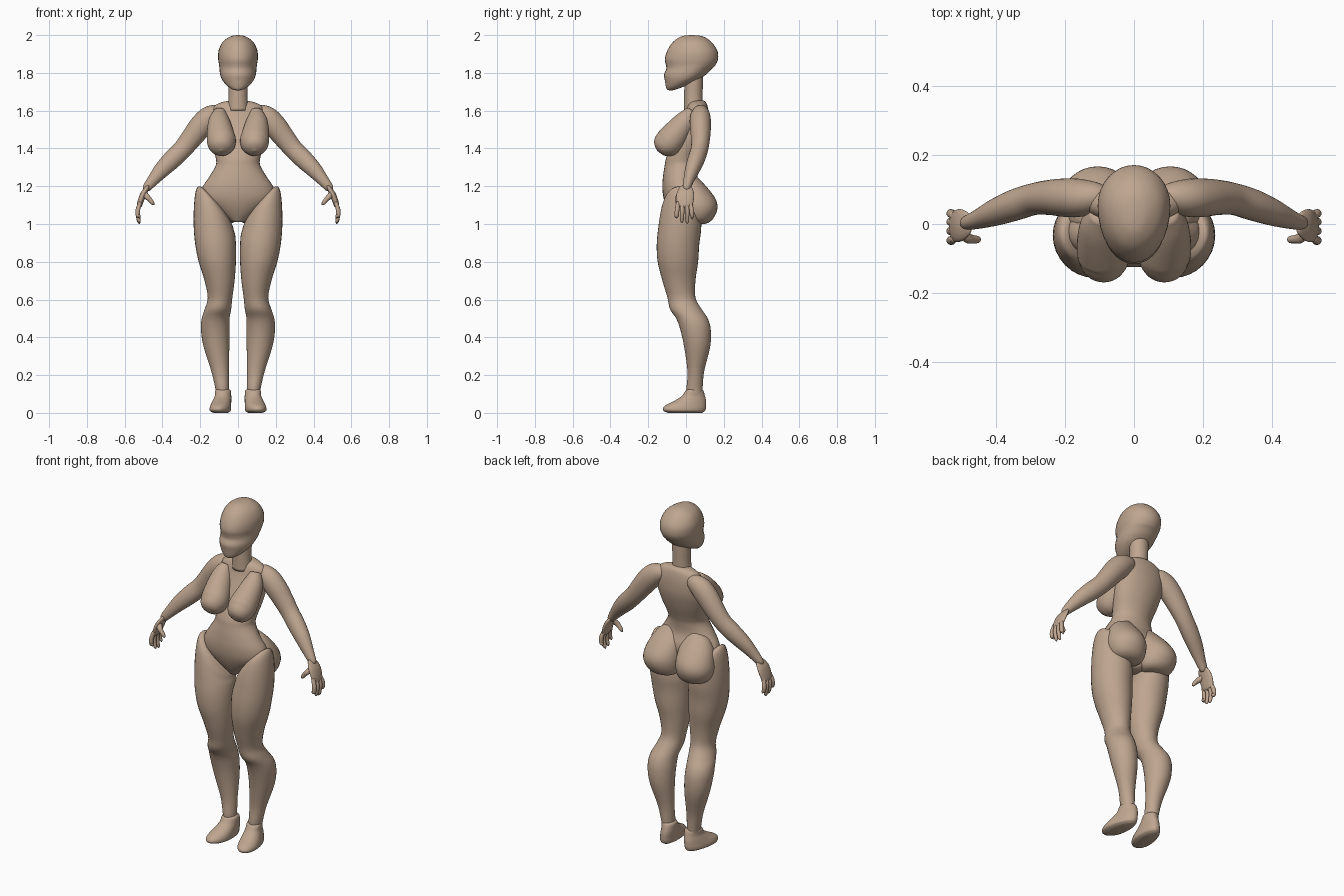
import bpy, math
from mathutils import Vector

SEG = 32
skin_mat = bpy.data.materials.new("tan")
skin_mat.diffuse_color = (0.52, 0.38, 0.28, 1)


def spline(rows, steps=4):
    """Catmull-Rom interpolation of tuples."""
    out = []
    n = len(rows)
    for i in range(n - 1):
        p = [rows[max(0, min(n - 1, i + k))] for k in (-1, 0, 1, 2)]
        for s in range(steps):
            t = s / steps
            out.append([0.5 * (2 * b + (c - a) * t + (2 * a - 5 * b + 4 * c - d) * t * t
                               + (3 * b - a - 3 * c + d) * t ** 3)
                        for a, b, c, d in zip(*p)])
    out.append(list(rows[-1]))
    return out


def skin(name, rings, mirror):
    """Join rings of points into a closed smooth surface."""
    verts, faces = [v for r in rings for v in r], []
    for i in range(len(rings) - 1):
        for j in range(SEG):
            k = (j + 1) % SEG
            faces.append((i * SEG + j, i * SEG + k, (i + 1) * SEG + k, (i + 1) * SEG + j))
    for base, ring in ((0, rings[0]), ((len(rings) - 1) * SEG, rings[-1])):
        c = len(verts)
        verts.append(sum((Vector(v) for v in ring), Vector()) / SEG)
        for j in range(SEG):
            f = (base + j, base + (j + 1) % SEG, c)
            faces.append(f[::-1] if base == 0 else f)
    me = bpy.data.meshes.new(name)
    me.from_pydata([tuple(v) for v in verts], [], faces)
    import bmesh
    bm = bmesh.new()
    bm.from_mesh(me)
    bmesh.ops.recalc_face_normals(bm, faces=bm.faces)
    bm.to_mesh(me)
    bm.free()
    for p in me.polygons:
        p.use_smooth = True
    me.materials.append(skin_mat)
    ob = bpy.data.objects.new(name, me)
    bpy.context.collection.objects.link(ob)
    if mirror:
        ob.modifiers.new("mirror", 'MIRROR').use_mirror_merge = False
    return ob


def slices(name, rows, mirror=False, mid=0.5, skew=0.0):
    """Rows: z, x min, x max, y front, y back, tilt. mid = widest point front to back."""
    rings = []
    for z, x0, x1, yf, yb, tilt in spline([tuple(r) + (0,) * (6 - len(r)) for r in rows]):
        ym, ring = yf + (yb - yf) * mid, []
        for j in range(SEG):
            a = math.tau * j / SEG
            dx, s = (x1 - x0) / 2 * math.cos(a), math.sin(a)
            y = ym + s * ((yb - ym) if s > 0 else (ym - yf))
            ring.append(((x0 + x1) / 2 + dx - skew * y, y, z + tilt * dx))
        rings.append(ring)
    return skin(name, rings, mirror)


def tube(name, rows, flat=1.0):
    """Rows: x, y, z, radius along a path. flat scales the front-to-back width."""
    pts, rings = spline(rows), []
    for i, (x, y, z, r) in enumerate(pts):
        a, b = pts[max(0, i - 1)], pts[min(len(pts) - 1, i + 1)]
        t = (Vector(b[:3]) - Vector(a[:3])).normalized()
        u = Vector((0, 1, 0)) - t * t.y
        u.normalize()
        v = t.cross(u)
        r = max(r, 0.0005)
        rings.append([Vector((x, y, z)) + u * (r * flat * math.cos(math.tau * j / SEG))
                      + v * (r * math.sin(math.tau * j / SEG)) for j in range(SEG)])
    return skin(name, rings, True)


def centred(rows):
    return [(z, -w, w, f, b) for z, w, f, b in rows]


# Head and neck
slices("head", centred([
    (2.0, .004, .02, .04), (1.993, .04, -.025, .09), (1.965, .08, -.068, .133),
    (1.92, .102, -.098, .165), (1.875, .105, -.112, .17), (1.84, .1, -.106, .155),
    (1.82, .098, -.105, .135), (1.79, .094, -.116, .105), (1.76, .082, -.112, .06),
    (1.73, .056, -.107, -.005), (1.712, .028, -.1, -.055), (1.707, .004, -.085, -.075)]), mid=0.58)
slices("neck", centred([(1.84, .05, -.005, .09), (1.76, .052, -.008, .09),
                        (1.68, .05, -.01, .088), (1.6, .055, -.012, .09)]))

# Torso down to the crotch
slices("torso", centred([
    (1.655, .03, .04, .09), (1.645, .085, .02, .105), (1.62, .13, .005, .115),
    (1.57, .148, -.01, .122), (1.5, .148, -.04, .12), (1.42, .135, -.075, .1),
    (1.35, .118, -.105, .075), (1.31, .118, -.113, .064), (1.25, .152, -.122, .06),
    (1.19, .19, -.125, .08), (1.13, .19, -.117, .08), (1.07, .12, -.095, .07),
    (1.01, .035, -.06, .05)]))

# Breasts
tube("breast", [(.095, .03, 1.6, .03), (.1, 0, 1.55, .055), (.095, -.045, 1.49, .07),
                (.088, -.085, 1.44, .077), (.088, -.118, 1.415, .067),
                (.088, -.142, 1.396, .043), (.088, -.153, 1.387, 0)])

# Buttocks
slices("buttock", [(1.265, .04, .1, .0, .045), (1.24, .02, .15, -.03, .068),
                   (1.19, .0, .187, -.05, .115), (1.13, -.003, .208, -.05, .158),
                   (1.08, -.003, .213, -.04, .166), (1.03, .005, .195, -.02, .145),
                   (1.005, .03, .16, .01, .115), (.998, .08, .11, .05, .08)], True)

# Legs, the thigh top tilted to follow the groin
slices("leg", [
    (1.125, .09, .14, -.06, -.02, 1.1), (1.12, .055, .195, -.105, .04, 1.1),
    (1.09, .03, .22, -.125, .07, 1.0), (1.04, .022, .232, -.138, .08, .7),
    (.97, .015, .235, -.148, .08, .25), (.89, .011, .226, -.155, .07),
    (.8, .011, .208, -.15, .064), (.7, .018, .177, -.125, .05), (.61, .03, .16, -.098, .05),
    (.55, .036, .176, -.085, .082), (.5, .045, .192, -.052, .115), (.44, .045, .196, -.03, .131),
    (.35, .046, .182, -.01, .128), (.22, .048, .141, .008, .096), (.13, .048, .12, .003, .088),
    (.09, .05, .115, .01, .085)], True)

# Feet, toes turned slightly outward
slices("foot", [
    (.128, .065, .105, .025, .065), (.12, .044, .124, .0, .09), (.09, .04, .126, -.022, .1),
    (.065, .038, .134, -.06, .106), (.042, .036, .142, -.105, .107),
    (.025, .035, .146, -.122, .106), (.01, .038, .144, -.118, .1), (.0, .055, .125, -.095, .085)],
    True, mid=0.42, skew=0.12)

# Arms
tube("arm", [(.075, .08, 1.61, .015), (.1, .08, 1.595, .042), (.15, .076, 1.565, .06),
             (.195, .076, 1.52, .062), (.24, .077, 1.463, .057), (.29, .072, 1.4, .051),
             (.345, .055, 1.345, .05), (.4, .034, 1.29, .043), (.45, .014, 1.232, .031),
             (.484, .003, 1.19, .022), (.488, .001, 1.182, .012)], flat=0.9)

# Hands
tube("palm", [(.476, .003, 1.2, .008), (.482, .001, 1.19, .012), (.5, -.003, 1.16, .016),
              (.514, -.006, 1.125, .016), (.523, -.008, 1.095, .013), (.525, -.008, 1.085, .004)],
     flat=2.9)
for n, (y, tip) in enumerate([(-.047, 1.03), (-.02, 1.005), (.006, 1.0), (.03, 1.025)]):
    tube("finger_%d" % (n + 1), [
        (.518, y * .8 - .004, 1.115, .01), (.53, y, 1.075, .012), (.53, y * 1.05, 1.045, .011),
        (.524, y * 1.08, tip + .012, .009), (.52, y * 1.08, tip, .001)])
tube("thumb", [(.496, -.02, 1.165, .012), (.482, -.04, 1.145, .015), (.466, -.044, 1.128, .012),
               (.452, -.045, 1.11, .01), (.444, -.045, 1.1, .001)])
